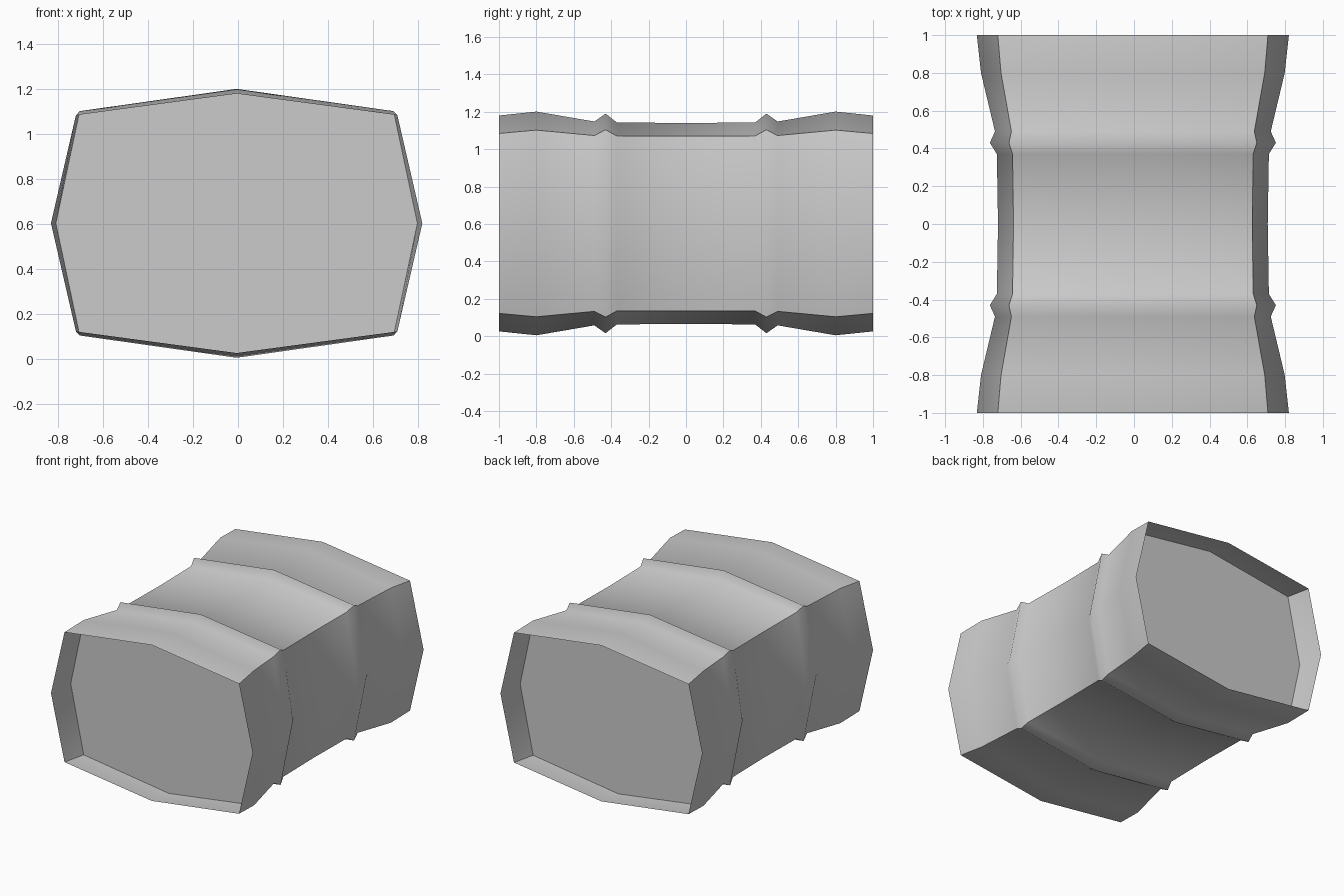
import bpy
import bmesh

if "Cube" in bpy.data.objects:
    bpy.data.objects.remove(bpy.data.objects["Cube"], do_unlink=True)

CENTRE_X, CENTRE_Z = -0.006, 0.603

# One half of the length: y, side half width, corner half width, crown half height, corner half height
HALF = [
    (1.0, 0.826, 0.715, 0.577, 0.481),
    (0.8, 0.804, 0.698, 0.598, 0.499),
    (0.49, 0.730, 0.643, 0.545, 0.470),
    (0.43, 0.757, 0.656, 0.587, 0.501),
    (0.37, 0.720, 0.637, 0.540, 0.468),
    (0.0, 0.714, 0.632, 0.537, 0.467),
]
STATIONS = [(-s[0],) + s[1:] for s in HALF] + HALF[-2::-1]

grey = bpy.data.materials.new("plain grey")
grey.use_nodes = True
grey.diffuse_color = (0.6, 0.6, 0.6, 1)
grey.node_tree.nodes["Principled BSDF"].inputs["Base Color"].default_value = (0.6, 0.6, 0.6, 1)


def ring(bm, station):
    """Eight-sided cross-section, starting at the crown; odd points are corners."""
    y, side, cx, crown, cz = station
    outline = [(0, crown), (-cx, cz), (-side, 0), (-cx, -cz),
               (0, -crown), (cx, -cz), (side, 0), (cx, cz)]
    return [bm.verts.new((x + CENTRE_X, y, z + CENTRE_Z)) for x, z in outline]


def finish(bm, name):
    mesh = bpy.data.meshes.new(name)
    bm.to_mesh(mesh)
    bm.free()
    mesh.materials.append(grey)
    obj = bpy.data.objects.new(name, mesh)
    bpy.context.collection.objects.link(obj)


# Open barrel shell with two raised ridges, creased along its four corners
bm = bmesh.new()
rings = [ring(bm, s) for s in STATIONS]
for a, b in zip(rings, rings[1:]):
    for i in range(8):
        j = (i + 1) % 8
        bm.faces.new((a[i], b[i], b[j], a[j])).smooth = True
    for i in range(1, 8, 2):
        bm.edges.get((a[i], b[i])).smooth = False
finish(bm, "barrel_shell")

# Flat end panels, set back inside the rims
for name, station, facing in (("front_panel", STATIONS[1], -1), ("back_panel", STATIONS[-2], 1)):
    bm = bmesh.new()
    panel = bm.faces.new(ring(bm, station))
    panel.normal_update()
    if panel.normal.y * facing < 0:
        panel.normal_flip()
    finish(bm, name)
